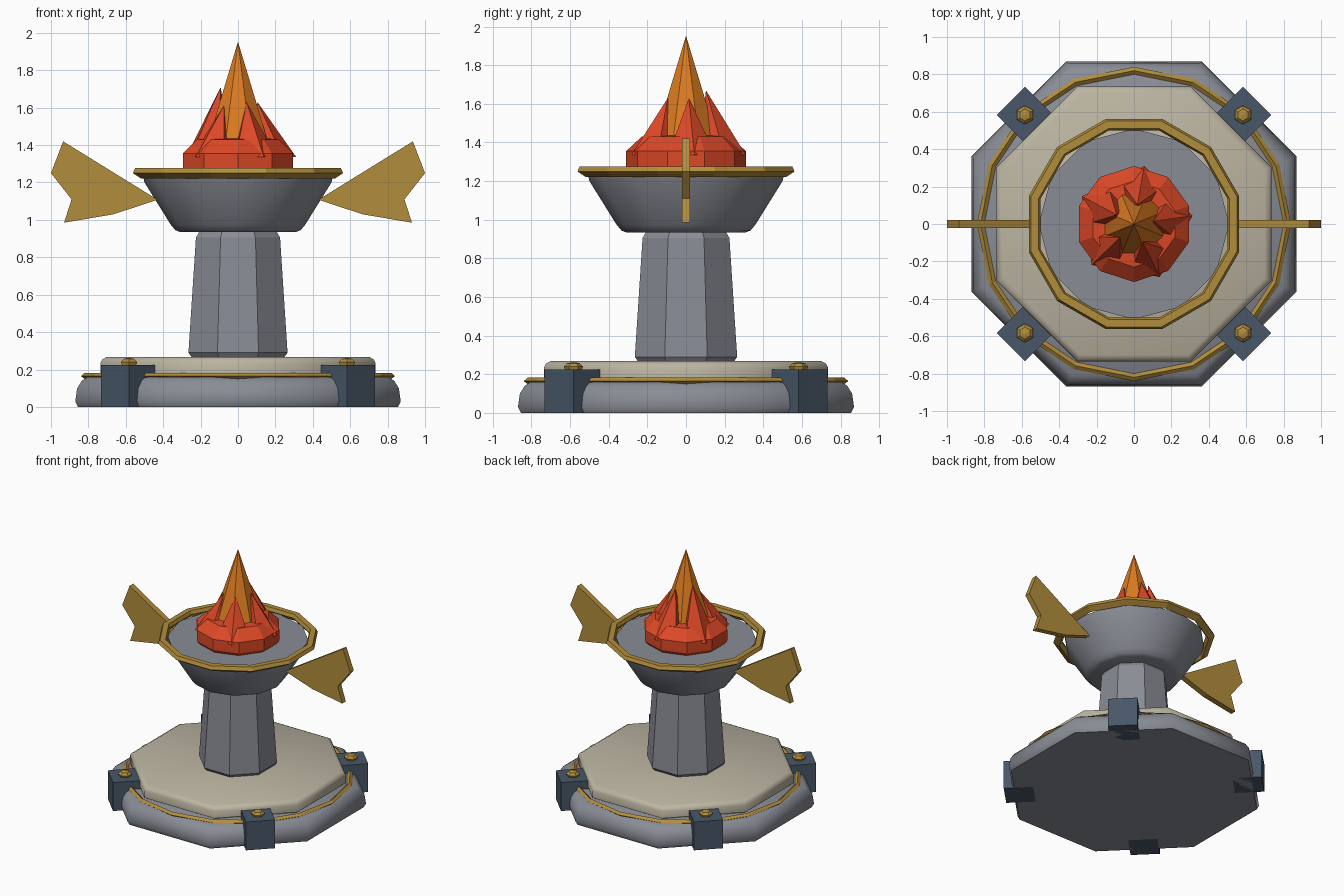
import bpy, bmesh
from math import sin, cos, pi, radians
from mathutils import Vector

cube = bpy.data.objects.get("Cube")
if cube:
    bpy.data.objects.remove(cube)


def material(name, rgb):
    m = bpy.data.materials.new(name)
    m.use_nodes = True
    m.diffuse_color = (*rgb, 1)
    bsdf = m.node_tree.nodes["Principled BSDF"]
    bsdf.inputs["Base Color"].default_value = (*rgb, 1)
    bsdf.inputs["Roughness"].default_value = 0.8
    return m


stone = material("grey stone", (0.25, 0.265, 0.3))
sand = material("sand stone", (0.5, 0.46, 0.36))
gold = material("gold", (0.45, 0.27, 0.045))
iron = material("blue iron", (0.065, 0.095, 0.14))
red = material("red flame", (0.72, 0.065, 0.02))
orange = material("orange flame", (0.72, 0.2, 0.015))


def finish(bm, name, mat, smooth=None):
    bmesh.ops.remove_doubles(bm, verts=bm.verts, dist=0.0005)
    bmesh.ops.recalc_face_normals(bm, faces=bm.faces)
    mesh = bpy.data.meshes.new(name)
    bm.to_mesh(mesh)
    bm.free()
    mesh.materials.append(mat)
    ob = bpy.data.objects.new(name, mesh)
    bpy.context.collection.objects.link(ob)
    if smooth:
        bpy.ops.object.select_all(action="DESELECT")
        bpy.context.view_layer.objects.active = ob
        ob.select_set(True)
        bpy.ops.object.shade_smooth_by_angle(angle=radians(smooth))
    return ob


def lathe(name, profile, sides, mat, turn=0.0, flat_radius=False, ring=False,
          smooth=None, at=(0, 0, 0), lean=(0, 0)):
    """Sweep (radius, z) points round z; lean shifts the last point sideways."""
    bm = bmesh.new()
    k = 1 / cos(pi / sides) if flat_radius else 1
    loops = []
    for i, (r, z) in enumerate(profile):
        r = max(r * k, 0.0001)
        shift = Vector((*lean, 0)) if i == len(profile) - 1 else Vector()
        loops.append([bm.verts.new(Vector(at) + shift + Vector((r * cos(a), r * sin(a), z)))
                      for a in (turn + 2 * pi * s / sides for s in range(sides))])
    pairs = list(zip(loops, loops[1:]))
    if ring:
        pairs.append((loops[-1], loops[0]))
    else:
        bm.faces.new(loops[0])
        bm.faces.new(loops[-1])
    for lo, hi in pairs:
        for s in range(sides):
            t = (s + 1) % sides
            bm.faces.new((lo[s], lo[t], hi[t], hi[s]))
    return finish(bm, name, mat, smooth)


# Stepped octagonal base
lathe("base", [(0.855, 0), (0.87, 0.03), (0.86, 0.1), (0.835, 0.14), (0.805, 0.16)],
      8, stone, pi / 8, True, smooth=50)
lathe("base_trim", [(0.8, 0.165), (0.82, 0.15), (0.84, 0.165), (0.82, 0.182)],
      16, gold, ring=True)
lathe("upper_plate", [(0.7, 0.16), (0.735, 0.18), (0.735, 0.235), (0.725, 0.255), (0.7, 0.268)],
      8, sand, pi / 8, True, smooth=50)

# Corner blocks with bolts
for sx, side in ((1, "left"), (-1, "right")):
    for sy, end in ((-1, "front"), (1, "back")):
        spot = (0.583 * sx, 0.583 * sy, 0)
        lathe(f"{end}_{side}_block", [(0.15, 0), (0.15, 0.225)], 4, iron, at=spot)
        lathe(f"{end}_{side}_bolt", [(0.042, 0.22), (0.05, 0.24), (0.032, 0.257), (0, 0.263)],
              6, gold, pi / 6, at=spot)

# Tapered column
lathe("column", [(0.245, 0.262), (0.265, 0.29), (0.225, 0.905), (0.205, 0.94)],
      8, stone, pi / 8, True)

# Bowl and its rim
lathe("bowl", [(0.31, 0.935), (0.335, 0.945), (0.36, 0.975), (0.5, 1.2), (0.51, 1.245)],
      12, stone, smooth=45)
lathe("bowl_rim", [(0.5, 1.25), (0.52, 1.222), (0.562, 1.25), (0.55, 1.277), (0.51, 1.277)],
      12, gold, pi / 12, True, ring=True)

# Wing plates
outline = [(0.43, 1.108), (0.665, 1.03), (0.93, 0.985), (0.89, 1.11), (1.0, 1.25), (0.935, 1.42)]
for sx, side in ((1, "left"), (-1, "right")):
    bm = bmesh.new()
    face = bm.faces.new([bm.verts.new((sx * x, -0.022, z)) for x, z in outline])
    grown = bmesh.ops.extrude_face_region(bm, geom=[face])["geom"]
    bmesh.ops.translate(bm, vec=(0, 0.044, 0),
                        verts=[v for v in grown if isinstance(v, bmesh.types.BMVert)])
    finish(bm, f"{side}_wing", gold)

# Flame: ember bed, leaning tongues and a tall core
lathe("ember_bed", [(0.29, 1.24), (0.31, 1.27), (0.31, 1.355), (0.23, 1.43), (0, 1.45)],
      10, red, pi / 10)
for i, top in enumerate((1.63, 1.67, 1.71, 1.61, 1.63)):
    a = radians(8 + 72 * i)
    lathe(f"flame_tongue_{i + 1}", [(0.13, 1.335), (0, top)], 5, red, a,
          at=(0.185 * cos(a), 0.185 * sin(a), 0), lean=(-0.08 * cos(a), -0.08 * sin(a)))
lathe("flame_core", [(0.2, 1.33), (0.115, 1.6), (0, 1.953)], 8, orange, pi / 8)
